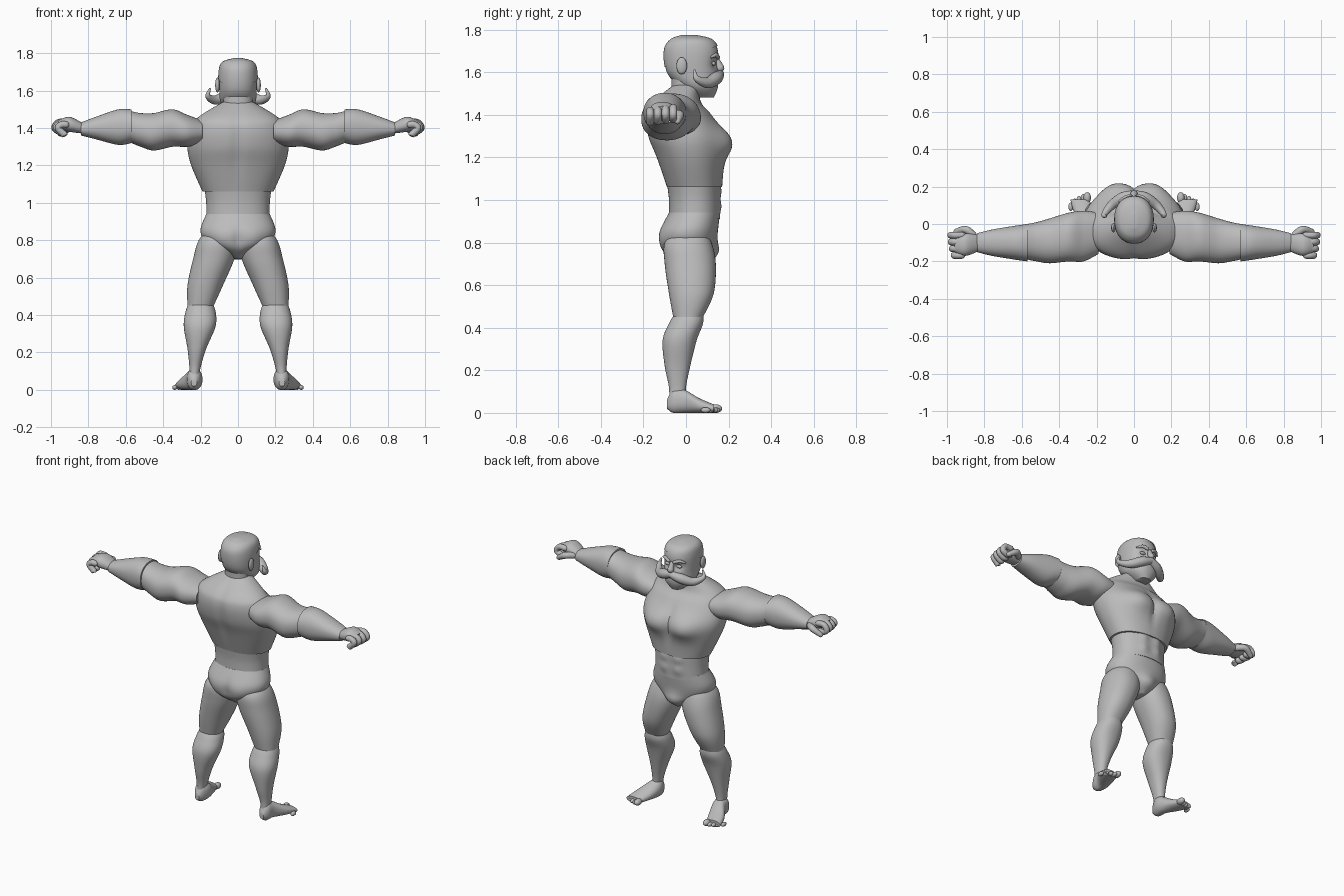
import bpy, bmesh, math
from mathutils import Vector

cube = bpy.data.objects.get("Cube")
if cube:
    bpy.data.objects.remove(cube)

GREY = (0.5, 0.5, 0.5, 1)
clay = bpy.data.materials.new("plain grey")
clay.use_nodes = True
clay.diffuse_color = GREY
clay.node_tree.nodes["Principled BSDF"].inputs["Base Color"].default_value = GREY
body_parts = []


def finish(name, bm):
    """Turn a bmesh into a named object."""
    bmesh.ops.recalc_face_normals(bm, faces=bm.faces[:])
    mesh = bpy.data.meshes.new(name)
    bm.to_mesh(mesh)
    bm.free()
    mesh.materials.append(clay)
    part = bpy.data.objects.new(name, mesh)
    bpy.context.collection.objects.link(part)
    body_parts.append(part)
    return part


def spline(rows, steps=7):
    """Smooth Catmull-Rom interpolation through rows of numbers."""
    rows = [Vector(row) for row in rows]
    padded = [rows[0]] + rows + [rows[-1]]
    result = []
    for before, start, end, after in zip(padded, padded[1:], padded[2:], padded[3:]):
        for step in range(steps):
            t = step / steps
            slope_in, slope_out = (end - before) / 2, (after - start) / 2
            ease = t * t * (3 - 2 * t)
            result.append(start + (end - start) * ease + slope_in * (t * (1 - t) ** 2)
                          - slope_out * (t * t * (1 - t)))
    return result + [rows[-1]]


def skin(bm, rings):
    """Bridge rings of vertices and cap both ends."""
    for ring, following in zip(rings, rings[1:]):
        for k in range(len(ring)):
            bm.faces.new((ring[k - 1], ring[k], following[k], following[k - 1]))
    bm.faces.new(rings[0])
    bm.faces.new(rings[-1])
    bmesh.ops.recalc_face_normals(bm, faces=bm.faces[:])
    bm.normal_update()


def superellipse(angle, low, high, power):
    return (low + high) / 2 + (high - low) / 2 * math.copysign(abs(angle) ** (2 / power), angle)


def loft(name, axis, rows, power=2.2, bumps=(), side=1, sides=64):
    """Rows hold a position on the axis, then low and high limits on the two other axes.
    Bumps hold centre, reach and height, and swell or dent the surface."""
    bm = bmesh.new()
    u, v = [i for i in range(3) if i != axis]
    rings = []
    for position, u_low, u_high, v_low, v_high in spline(rows):
        ring = []
        for k in range(sides):
            angle = math.tau * k / sides
            point = Vector()
            point[axis] = position
            point[u] = superellipse(math.cos(angle), u_low, u_high, power)
            point[v] = superellipse(math.sin(angle), v_low, v_high, power)
            ring.append(bm.verts.new(point))
        rings.append(ring)
    skin(bm, rings)
    for vert in bm.verts:
        start = vert.co.copy()
        for centre, reach, height in bumps:
            distance = sum(((a - b) / r) ** 2 for a, b, r in zip(start, centre, reach))
            vert.co += vert.normal * height * math.exp(-distance)
        vert.co.z = max(vert.co.z, 0)
        vert.co.x *= side
    return finish(name, bm)


def trunk(name, rows, bumps=()):
    """Symmetric upright loft; rows hold height, half width, back and front."""
    return loft(name, 2, [(z, -half, half, back, front) for z, half, back, front in rows],
                bumps=bumps, sides=96)


def ball(name, centre, radii, side):
    bm = bmesh.new()
    bmesh.ops.create_uvsphere(bm, u_segments=24, v_segments=14, radius=1)
    for vert in bm.verts:
        vert.co = [c + r * unit for c, r, unit in zip(centre, radii, vert.co)]
        vert.co.x *= side
    return finish(name, bm)


def tube(name, path, side=1, sides=16):
    """Tapered tube with domed ends; path rows hold a point and a radius."""
    points = spline(path)
    dome = [(math.sin(t), math.cos(t)) for t in (0, .5, 1, 1.4)]
    bm = bmesh.new()
    rings = []
    normal = None
    for i, point in enumerate(points):
        ahead, behind = points[min(i + 1, len(points) - 1)], points[max(i - 1, 0)]
        tangent = (ahead.xyz - behind.xyz).normalized()
        normal = normal or tangent.orthogonal()
        normal = (normal - tangent * normal.dot(tangent)).normalized()
        across = tangent.cross(normal)
        profile = dome[:1]
        if i == 0:
            profile = [(-out, wide) for out, wide in reversed(dome)]
        elif point is points[-1]:
            profile = dome
        for out, wide in profile:
            ring = []
            for k in range(sides):
                angle = math.tau * k / sides
                around = normal * math.cos(angle) + across * math.sin(angle)
                spot = point.xyz + (around * wide + tangent * out) * point.w
                ring.append(bm.verts.new((spot.x * side, spot.y, spot.z)))
            rings.append(ring)
    skin(bm, rings)
    return finish(name, bm)


def pair(x, y, z, reach, height):
    """The same bump on both sides of the body."""
    return [((x, y, z), reach, height), ((-x, y, z), reach, height)]


# Chest with pectorals, breastbone cleft and spine groove
trunk("chest", [(1.06, .19, -.09, .17), (1.2, .25, -.14, .18), (1.3, .27, -.18, .18),
                (1.4, .25, -.19, .12), (1.46, .21, -.16, .07), (1.54, .08, -.06, .06)],
      pair(.1, .18, 1.26, (.09, .1, .07), .04)
      + [((0, .18, 1.27), (.02, .1, .1), -.02), ((0, -.18, 1.3), (.03, .1, .2), -.01)])

# Waist with stomach muscles
stomach = [bump for z in (.97, 1.04) for bump in pair(.05, .16, z, (.03, .1, .03), .01)]
trunk("waist", [(.91, .17, -.08, .16), (1, .17, -.08, .16), (1.08, .18, -.09, .16)], stomach)

# Briefs with buttocks and cleft
trunk("briefs", [(.7, .02, -.03, .09), (.75, .1, -.1, .13), (.8, .18, -.12, .14),
                 (.86, .2, -.12, .15), (.94, .17, -.08, .16)],
      pair(.08, -.12, .8, (.06, .06, .06), .01)
      + [((0, -.12, .8), (.02, .06, .07), -.01), ((0, .14, .76), (.06, .1, .05), .02)])

# Neck and head with eye sockets
trunk("neck", [(1.42, .1, -.09, .05), (1.5, .08, -.07, .06), (1.6, .08, -.07, .07)])
skull = [(1.48, .04, .04, .13), (1.53, .09, -.03, .15), (1.6, .1, -.09, .15),
         (1.7, .1, -.1, .15), (1.75, .08, -.07, .12), (1.77, .02, -.02, .05)]
trunk("head", skull, pair(.04, .14, 1.64, (.03, .04, .02), -.02))

# Hair: a slightly swollen skull cut along a sloping hairline
swell = .004
hair = trunk("hair", [(z + swell, half + swell, back - swell, front + swell)
                      for z, half, back, front in skull])
bm = bmesh.new()
bm.from_mesh(hair.data)
bmesh.ops.bisect_plane(bm, geom=bm.verts[:] + bm.edges[:] + bm.faces[:],
                       plane_co=(0, .14, 1.72), plane_no=(0, -.4, 1), clear_inner=True)
bm.to_mesh(hair.data)
bm.free()

tube("nose", [(0, .14, 1.67, .01), (0, .16, 1.62, .02)])

arm_height = 1.4
for label, side in (("left_", 1), ("right_", -1)):
    # Face
    ball(label + "eye", (.04, .13, 1.64), (.02, .01, .01), side)
    tube(label + "eyebrow", [(.02, .15, 1.67, .01), (.05, .14, 1.68, .01), (.08, .12, 1.67, .005)], side)
    ball(label + "ear", (.11, -.02, 1.63), (.012, .025, .04), side)
    tube(label + "moustache", [(0, .16, 1.59, .02), (.06, .14, 1.57, .03), (.12, .1, 1.55, .025),
                               (.16, .05, 1.57, .015), (.15, .04, 1.61, .005)], side)

    # Arms: rows give position, back, front, depth below and rise above the arm line
    for part, rows in (
            ("upper_arm", [(.19, -.16, .06, .08, .04), (.27, -.2, .07, .1, .07), (.35, -.2, .06, .1, .1),
                           (.45, -.21, .03, .12, .08), (.52, -.2, .01, .1, .08), (.57, -.19, 0, .08, .09)]),
            ("forearm", [(.57, -.2, 0, .08, .1), (.64, -.19, -.01, .09, .1),
                         (.76, -.17, -.03, .06, .06), (.84, -.15, -.05, .04, .03)]),
            ("palm", [(.82, -.14, -.06, .03, .02), (.9, -.17, -.05, .02, .06), (.96, -.15, -.07, 0, .04)])):
        loft(label + part, 0, [(x, back, front, arm_height - below, arm_height + above)
                               for x, back, front, below, above in rows], side=side)

    # Fingers curl down from the knuckles
    for i, finger in enumerate(("index", "middle", "ring", "little")):
        across, reach, thick = -.06 - .036 * i, .98 - .002 * i * i, .018
        top, bottom = arm_height + .03 - .004 * i, arm_height - .02 - .004 * i
        tube(label + finger + "_finger",
             [(.92, across, top, thick), (reach - .02, across, top, thick),
              (reach, across, arm_height, thick), (reach - .03, across, bottom, thick),
              (.93, across, bottom, thick)], side)
    tube(label + "thumb", [(.86, -.06, 1.4, .02), (.9, -.03, 1.4, .02), (.95, -.04, 1.37, .015)], side)

    # Legs
    loft(label + "thigh", 2, [(.45, .13, .27, -.06, .08), (.56, .08, .27, -.08, .13), (.7, .02, .24, -.1, .14),
                              (.8, .01, .21, -.1, .12), (.87, .05, .15, -.04, .08)], side=side)
    loft(label + "lower_leg", 2, [(.05, .21, .26, -.08, 0), (.12, .2, .26, -.08, 0), (.22, .17, .27, -.1, .02),
                                  (.34, .12, .29, -.11, .05), (.42, .12, .28, -.08, .08),
                                  (.47, .14, .26, -.05, .08)], side=side)

    # Feet with a fan of toes
    loft(label + "foot", 1, [(-.09, .22, .25, .02, .06), (-.06, .2, .27, 0, .11), (-.01, .19, .28, 0, .11),
                             (.06, .21, .32, 0, .07), (.13, .24, .34, 0, .04)], side=side)
    for i in range(5):
        size = .013 if i else .02
        ball(label + "toe_" + str(i + 1), (.25 + .022 * i, .14 - .003 * i * i, size),
             (size, size + .01, size), side)

# Smooth shading that keeps the seams crisp
bpy.ops.object.select_all(action='DESELECT')
for part in body_parts:
    part.select_set(True)
bpy.context.view_layer.objects.active = body_parts[0]
bpy.ops.object.shade_smooth_by_angle(angle=math.radians(45))
